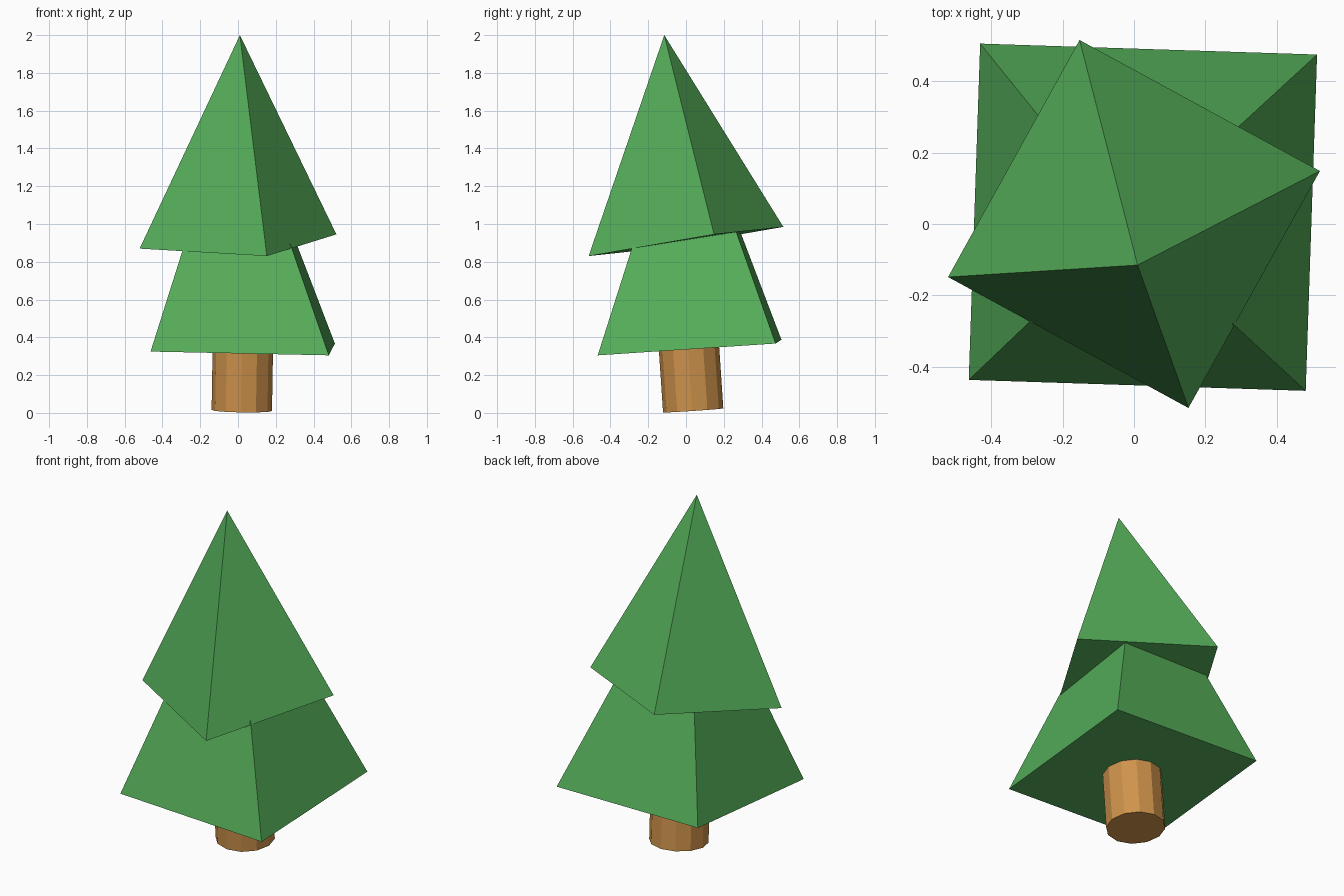
import bpy, bmesh
from math import cos, sin, radians, tau
from mathutils import Vector

if "Cube" in bpy.data.objects:
    bpy.data.objects.remove(bpy.data.objects["Cube"])


def material(name, rgb):
    m = bpy.data.materials.new(name)
    m.diffuse_color = (*rgb, 1)
    m.use_nodes = True
    m.node_tree.nodes["Principled BSDF"].inputs["Base Color"].default_value = m.diffuse_color
    return m


def leaning_prism(name, sides, radius, start, base, normal, apex, cut, mat):
    """Tilted polygon base drawn toward an apex: cut 1 gives a point;
    apex None gives a straight prism of height cut."""
    bm = bmesh.new()
    base, n = Vector(base), Vector(normal).normalized()
    tilt = Vector((0, 0, 1)).rotation_difference(n)
    angles = [radians(start) + tau * i / sides for i in range(sides)]
    low = [base + tilt @ Vector((radius * cos(a), radius * sin(a), 0)) for a in angles]
    bottom = [bm.verts.new(p) for p in low]
    bm.faces.new(bottom)
    if apex and cut == 1:
        tip = bm.verts.new(apex)
        for i in range(sides):
            bm.faces.new((bottom[i], bottom[(i + 1) % sides], tip))
    else:
        top = [bm.verts.new(p.lerp(Vector(apex), cut) if apex else p + n * cut) for p in low]
        bm.faces.new(top)
        for i in range(sides):
            j = (i + 1) % sides
            bm.faces.new((bottom[i], bottom[j], top[j], top[i]))
    bmesh.ops.recalc_face_normals(bm, faces=bm.faces)
    mesh = bpy.data.meshes.new(name)
    bm.to_mesh(mesh)
    bm.free()
    mesh.materials.append(mat)
    bpy.context.collection.objects.link(bpy.data.objects.new(name, mesh))


leaf = material("leaf_green", (0.09, 0.42, 0.10))
bark = material("bark_brown", (0.62, 0.29, 0.07))

# Trunk, leaning slightly to the front
leaning_prism("trunk", 12, 0.16, -92, (0.02, 0.038, 0.013), (0.017, -0.067, 1), None, 0.38, bark)
# Lower foliage, its narrow end hidden inside the upper tier
leaning_prism("lower_foliage", 4, 0.668, -46.9, (0.025, 0.019, 0.346), (0.019, -0.067, 1),
              (-0.015, -0.01, 1.74), 0.55, leaf)
# Upper foliage, turned and tilted further
leaning_prism("upper_foliage", 4, 0.543, -73.8, (0, 0, 0.9075), (-0.0275, -0.158, 1),
              (0.01, -0.115, 2.0), 1, leaf)
